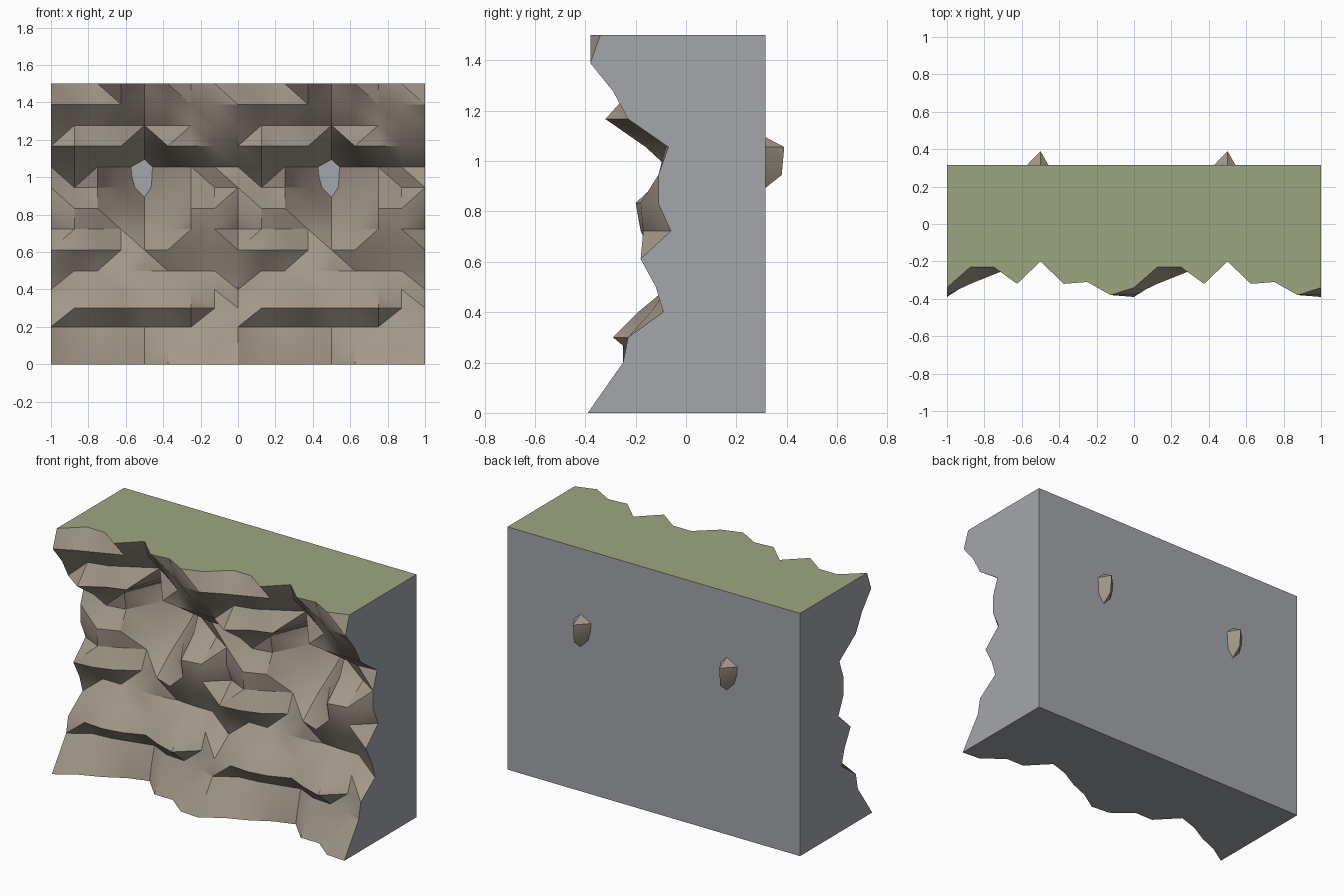
import bpy
import bmesh
import math

if "Cube" in bpy.data.objects:
    bpy.data.objects.remove(bpy.data.objects["Cube"], do_unlink=True)


def make_material(name, color):
    material = bpy.data.materials.new(name)
    material.use_nodes = True
    material.diffuse_color = color
    material.node_tree.nodes["Principled BSDF"].inputs["Base Color"].default_value = color
    return material


rock = make_material("brown rock", (.36, .31, .25, 1))
grass = make_material("moss green", (.34, .38, .22, 1))
stone = make_material("cut stone grey", (.37, .38, .41, 1))

BACK = .315
COLUMNS = 8      # grid columns in one repeat of the rock
REPEATS = 2

# Depth of the rock (hundredths), one row per height, bottom to top
relief = [
    (-39, -31, -26, -19, -15, -28, -28, -38),
    (-32, -24, -21, -17, -13, -22, -22, -30),
    (-25, -17, -16, -13, -10, -16, -17, -20),
    (-23, -25, -26, -24, -19, -25, -29, -18),
    (-9, -18, -19, -17, -14, -17, -19, -14),
    (-12, -7, -7, -8, -8, -6, -7, -7),
    (-18, -17, -13, -5, -8, -13, -12, -12),
    (-6, -12, -6, 0, 6, -4, -18, -17),
    (-11, -13, -8, 6, 24, 0, -20, -18),
    (-11, -4, -2, 22, 38, 15, -8, -3),
    (-7, -16, -4, 26, 39, 17, -3, -8),
    (-23, -32, -24, -20, 18, -20, -22, -22),
    (-29, -22, -19, -12, -5, -14, -23, -28),
    (-38, -32, -27, -22, -16, -23, -28, -37),
    (-34, -23, -23, -32, -20, -32, -31, -38),
]


def rock_point(column, row):
    x = column / COLUMNS - 1
    y = relief[row][column % COLUMNS] / 100
    z = row / 10 if row <= 5 else .5 + (row - 5) / 9
    return x, y, z


def add_object(name, bm, materials):
    mesh = bpy.data.meshes.new(name)
    bm.to_mesh(mesh)
    bm.free()
    for material in materials:
        mesh.materials.append(material)
    obj = bpy.data.objects.new(name, mesh)
    bpy.context.collection.objects.link(obj)
    return obj


last_column = COLUMNS * REPEATS
last_row = len(relief) - 1
columns = range(last_column + 1)
rows = range(last_row + 1)

# Rugged rock face with two deep hollows that break through the back
bm = bmesh.new()
grid = [[bm.verts.new(rock_point(c, r)) for c in columns] for r in rows]
for r in range(last_row):
    for c in range(last_column):
        bm.faces.new((grid[r][c], grid[r][c + 1], grid[r + 1][c + 1], grid[r + 1][c]))
# Split each cell along its shorter diagonal for chiselled facets
bmesh.ops.triangulate(bm, faces=bm.faces[:], quad_method="SHORT_EDGE")
rock_face = add_object("rock_face", bm, [rock])
bpy.ops.object.select_all(action="DESELECT")
bpy.context.view_layer.objects.active = rock_face
rock_face.select_set(True)
bpy.ops.object.shade_smooth_by_angle(angle=math.radians(30))

# Flat block behind the rock: grassy top, cut sides, base and back
bm = bmesh.new()
height = rock_point(0, last_row)[2]


def add_panel(points, material_index):
    face = bm.faces.new([bm.verts.new(p) for p in points])
    face.material_index = material_index


for r, slot in ((0, 1), (last_row, 0)):
    edge = [rock_point(c, r) for c in columns]
    panel = edge + [(1, BACK, edge[0][2]), (-1, BACK, edge[0][2])]
    add_panel(panel if r else panel[::-1], slot)
for c, x in ((0, -1), (last_column, 1)):
    panel = [rock_point(c, r) for r in rows] + [(x, BACK, height), (x, BACK, 0)]
    add_panel(panel if c == 0 else panel[::-1], 1)
add_panel([(1, BACK, 0), (-1, BACK, 0), (-1, BACK, height), (1, BACK, height)], 1)
bmesh.ops.remove_doubles(bm, verts=bm.verts, dist=.0001)
bmesh.ops.recalc_face_normals(bm, faces=bm.faces)
# The front is open, so orient the panels by the back wall
back_wall = max(bm.faces, key=lambda f: f.calc_center_median().y)
if back_wall.normal.y < 0:
    bmesh.ops.reverse_faces(bm, faces=bm.faces)
add_object("cliff_block", bm, [grass, stone])
